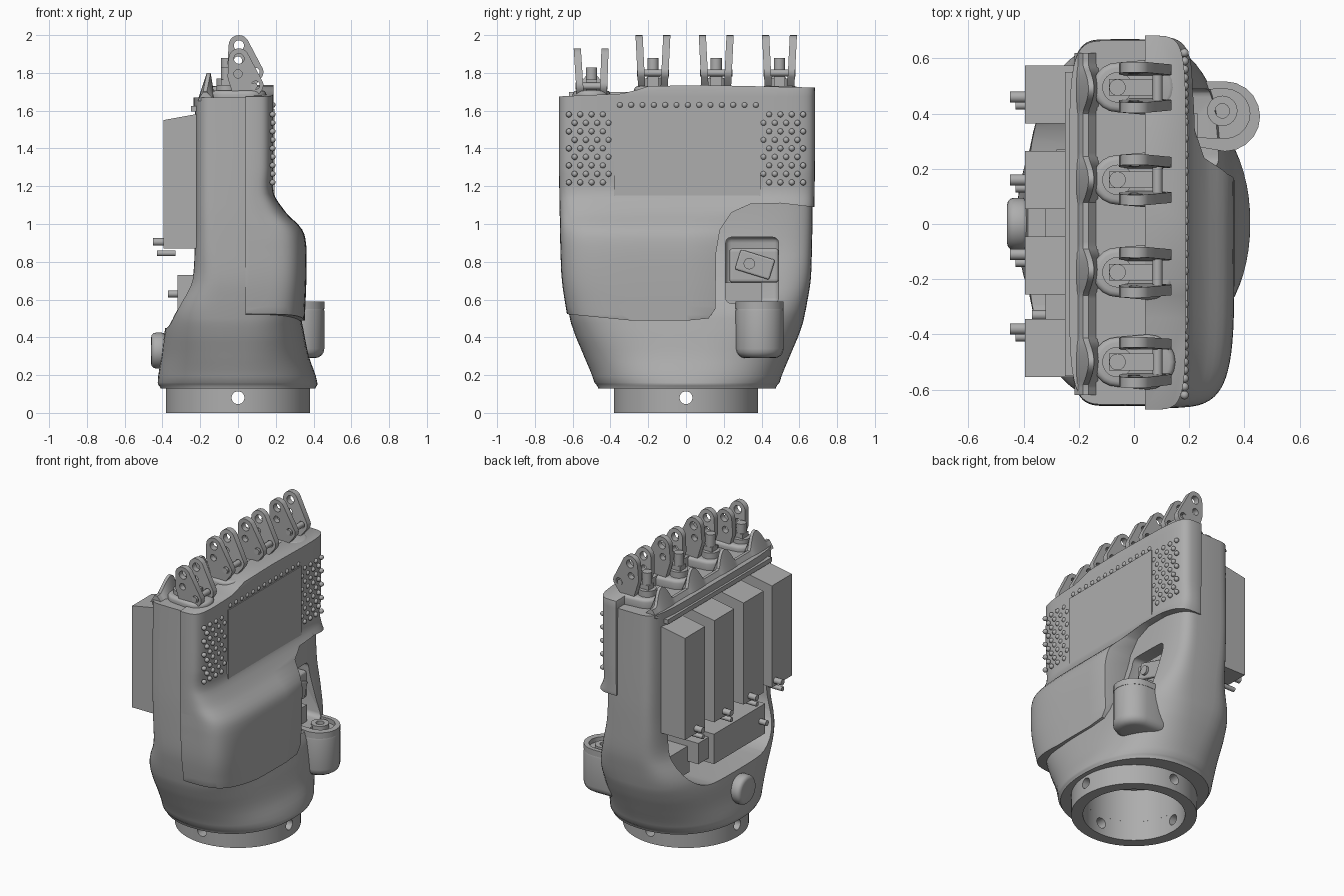
import bpy, bmesh, math
from math import pi, cos, sin
from mathutils import Matrix, Vector

if "Cube" in bpy.data.objects:
    bpy.data.objects.remove(bpy.data.objects["Cube"])

grey = bpy.data.materials.new("matte_grey")
grey.use_nodes = True
grey.diffuse_color = (0.42, 0.42, 0.42, 1)
grey.node_tree.nodes["Principled BSDF"].inputs["Base Color"].default_value = grey.diffuse_color


def finish(name, bm):
    bmesh.ops.recalc_face_normals(bm, faces=bm.faces)
    mesh = bpy.data.meshes.new(name)
    bm.to_mesh(mesh)
    bm.free()
    mesh.materials.append(grey)
    ob = bpy.data.objects.new(name, mesh)
    bpy.context.collection.objects.link(ob)
    return ob


def activate(ob):
    bpy.ops.object.select_all(action="DESELECT")
    ob.select_set(True)
    bpy.context.view_layer.objects.active = ob


def smooth(ob, angle=35):
    activate(ob)
    bpy.ops.object.shade_smooth_by_angle(angle=math.radians(angle))


def apply(ob, kind, **settings):
    activate(ob)
    mod = ob.modifiers.new("mod", kind)
    for key, value in settings.items():
        setattr(mod, key, value)
    bpy.ops.object.modifier_apply(modifier=mod.name)


def boolean(ob, cutter, op="DIFFERENCE"):
    apply(ob, "BOOLEAN", object=cutter, operation=op, solver="EXACT")
    bpy.data.objects.remove(cutter)


def bevel(ob, width, segments=3):
    apply(ob, "BEVEL", width=width, segments=segments, limit_method="ANGLE", angle_limit=0.7)


def box(name, x, y, z, tilt=0):
    bm = bmesh.new()
    size = Matrix.Diagonal((x[1] - x[0], y[1] - y[0], z[1] - z[0], 1))
    bmesh.ops.create_cube(bm, size=1, matrix=Matrix.Rotation(tilt, 4, "X") @ size)
    bmesh.ops.translate(bm, verts=bm.verts, vec=(sum(x) / 2, sum(y) / 2, sum(z) / 2))
    return finish(name, bm)


def rod(name, centre, radius, length, axis="Z", sides=24):
    turn = {"X": Matrix.Rotation(pi / 2, 4, "Y"), "Y": Matrix.Rotation(pi / 2, 4, "X"), "Z": Matrix()}
    bm = bmesh.new()
    bmesh.ops.create_cone(bm, cap_ends=True, segments=sides, radius1=radius, radius2=radius,
                          depth=length, matrix=Matrix.Translation(centre) @ turn[axis])
    return finish(name, bm)


def prism(name, outline, x0, x1):
    """Extrude a (y, z) outline along x."""
    bm = bmesh.new()
    face = bm.faces.new([bm.verts.new((x0, y, z)) for y, z in outline])
    new = bmesh.ops.extrude_face_region(bm, geom=[face])["geom"]
    bmesh.ops.translate(bm, verts=[v for v in new if isinstance(v, bmesh.types.BMVert)], vec=(x1 - x0, 0, 0))
    return finish(name, bm)


def hull(name, circles, axis, lo, hi):
    """Plate shaped as the hull of (u, v, radius) circles, thick along an axis."""
    bm = bmesh.new()
    for u, v, r in circles:
        for i in range(20):
            p, q = u + r * cos(i * pi / 10), v + r * sin(i * pi / 10)
            for t in (lo, hi):
                bm.verts.new((p, t, q) if axis == "Y" else (p, q, t))
    out = bmesh.ops.convex_hull(bm, input=bm.verts)
    bmesh.ops.delete(bm, geom=[g for g in out["geom_interior"] if isinstance(g, bmesh.types.BMVert)], context="VERTS")
    bmesh.ops.dissolve_limit(bm, angle_limit=0.02, verts=bm.verts, edges=bm.edges)
    return finish(name, bm)


def loft(name, keys, steps=4, sides=72):
    """Skin superellipse sections (z, back x, palm x, half y, exponent)."""
    levels = []
    for i in range(len(keys) - 1):
        p = [Vector(keys[min(max(i + k, 0), len(keys) - 1)]) for k in (-1, 0, 1, 2)]
        for s in range(steps):
            t = s / steps
            row = p[1] + 0.5 * t * (p[2] - p[0] + t * (2 * p[0] - 5 * p[1] + 4 * p[2] - p[3]
                                    + t * (3 * (p[1] - p[2]) + p[3] - p[0])))
            row[0] = p[1][0] + t * (p[2][0] - p[1][0])
            levels.append(row)
    levels.append(Vector(keys[-1]))
    bm = bmesh.new()
    rings = []
    for z, x0, x1, h, n in levels:
        ring = []
        for i in range(sides):
            c, s = cos(2 * pi * i / sides), sin(2 * pi * i / sides)
            px = math.copysign(abs(c) ** (2 / n), c) * (x1 - x0) / 2 + (x0 + x1) / 2
            py = math.copysign(abs(s) ** (2 / n), s) * h + 0.005
            ring.append(bm.verts.new((px, py, z)))
        rings.append(ring)
    for a, b in zip(rings, rings[1:]):
        for i in range(sides):
            j = (i + 1) % sides
            bm.faces.new((a[i], a[j], b[j], b[i]))
    bm.faces.new(rings[0])
    bm.faces.new(rings[-1])
    return finish(name, bm)


# Main shell, with back bay, thumb window and hollow wrist
shell = loft("palm_shell", [
    (0.13, -0.41, 0.41, 0.47, 2.2), (0.16, -0.425, 0.42, 0.49, 2.2), (0.30, -0.405, 0.375, 0.545, 2.5),
    (0.45, -0.385, 0.345, 0.605, 3), (0.55, -0.35, 0.32, 0.63, 3.6), (0.70, -0.265, 0.25, 0.655, 4.5),
    (0.88, -0.24, 0.19, 0.662, 5.5), (1.10, -0.235, 0.17, 0.665, 6), (1.67, -0.235, 0.17, 0.66, 6)])
bay = [(0.52, 1.6), (-0.52, 1.6)]
for cy, start in ((-0.24, pi), (0.24, 1.5 * pi)):
    bay += [(cy + 0.28 * cos(start + i * pi / 16), 0.73 + 0.28 * sin(start + i * pi / 16)) for i in range(9)]
boolean(shell, prism("bay_cutter", bay, -0.7, 0.0))
window = box("window_cutter", (0.04, 0.7), (0.21, 0.49), (0.58, 0.93))
bevel(window, 0.03)
boolean(shell, window)
boolean(shell, rod("wrist_cutter", (0, 0, 0.15), 0.31, 0.4, sides=48))
smooth(shell)

# Palm cover, trimmed around the thumb
cover = loft("palm_cover", [
    (0.40, -0.3, 0.352, 0.605, 4), (0.52, -0.28, 0.355, 0.635, 4.5), (0.70, -0.25, 0.362, 0.662, 5),
    (0.88, -0.24, 0.362, 0.67, 5), (0.97, -0.24, 0.34, 0.672, 5), (1.06, -0.24, 0.255, 0.674, 5.5),
    (1.16, -0.24, 0.19, 0.676, 7), (1.3, -0.24, 0.188, 0.678, 8), (1.8, -0.24, 0.188, 0.678, 8)])
trim = [(-0.8, 0.54), (-0.6, 0.52), (-0.3, 0.49), (0.0, 0.488), (0.12, 0.50), (0.155, 0.55), (0.16, 0.85),
        (0.18, 0.97), (0.24, 1.06), (0.34, 1.105), (0.5, 1.11), (0.8, 1.075),
        (0.8, 1.72), (0.1, 1.735), (-0.2, 1.73), (-0.26, 1.71), (-0.34, 1.69), (-0.8, 1.67)]
boolean(cover, prism("cover_trim", trim, 0.04, 0.7), "INTERSECT")
bevel(cover, 0.008, 2)
smooth(cover)
box("palm_screen", (0.18, 0.194), (-0.38, 0.395), (1.14, 1.61))

# Grip bumps beside and above the screen
bm = bmesh.new()
spots = [(0.62 - 0.06 * c - 0.03 * (r % 2), 1.22 + 0.045 * r) for r in range(9) for c in range(4)]
spots = spots + [(-y, z) for y, z in spots] + [(-0.35 + 0.06 * i, 1.63) for i in range(13)]
for y, z in spots:
    bmesh.ops.create_icosphere(bm, subdivisions=2, radius=0.016, matrix=Matrix.Translation((0.183, y, z)))
smooth(finish("grip_bumps", bm), 60)

# Wrist ring with four screw holes
ring = rod("wrist_ring", (0, 0, 0.07), 0.382, 0.14, sides=64)
boolean(ring, rod("bore_cutter", (0, 0, 0.07), 0.31, 0.4, sides=64))
for axis in "XY":
    boolean(ring, rod("screw_cutter", (0, 0, 0.08), 0.034, 1, axis))
smooth(ring)
button = rod("back_button", (-0.42, 0, 0.33), 0.095, 0.08, "X", 32)
bevel(button, 0.025)
smooth(button)

# Thumb mount and joint
mount = hull("thumb_mount", [(0.33, 0.39, 0.127), (0.2, 0.40, 0.115)], "Z", 0.29, 0.59)
bevel(mount, 0.05, 4)
boolean(mount, box("top_cutter", (0, 0.7), (0, 0.8), (0.56, 0.8)))
lip = hull("thumb_mount_lip", [(0.33, 0.39, 0.127), (0.2, 0.40, 0.115)], "Z", 0.55, 0.59)
boolean(lip, hull("lip_cutter", [(0.33, 0.40, 0.09), (0.2, 0.40, 0.085)], "Z", 0.5, 0.7))
hub = rod("thumb_hub", (0.32, 0.41, 0.57), 0.055, 0.04)
boolean(hub, rod("hub_cutter", (0.32, 0.41, 0.6), 0.026, 0.08))
for part in (mount, lip, hub):
    smooth(part)
box("thumb_bracket", (0.08, 0.23), (0.2, 0.4), (0.57, 0.69))
bevel(box("thumb_joint", (0.05, 0.17), (0.23, 0.49), (0.69, 0.87)), 0.015)
hull_arm = box("thumb_arm", (0.17, 0.19), (0.27, 0.46), (0.73, 0.84), -0.3)
bevel(hull_arm, 0.012)
smooth(rod("thumb_screw", (0.19, 0.335, 0.79), 0.03, 0.03, "X"))

# Motors in the back bay
for y, pin in ((0.47, 0.46), (0.16, 0.16), (-0.15, -0.11), (-0.45, -0.38)):
    motor = box("finger_motor", (-0.395, -0.12), (y - 0.105, y + 0.105), (0.87, 1.6))
    for v in motor.data.vertices:
        if v.co.z > 1.5 and v.co.x < -0.2:
            v.co.z -= 0.05
    smooth(rod("motor_pin", (-0.4, pin, 0.905), 0.02, 0.1, "X", 16))
    smooth(rod("motor_lead", (-0.38, pin - 0.03, 0.845), 0.015, 0.1, "X", 16))
box("thumb_motor", (-0.32, -0.02), (-0.38, 0.16), (0.53, 0.73))
box("thumb_motor_flange", (-0.28, -0.02), (0.16, 0.27), (0.56, 0.70))
box("gear_case", (-0.2, 0.02), (0.25, 0.46), (0.48, 0.66))
smooth(rod("thumb_motor_pin", (-0.33, -0.33, 0.63), 0.018, 0.08, "X", 16))
box("motor_rail", (-0.25, -0.2), (-0.55, 0.55), (1.595, 1.625))

# Scalloped rim behind the knuckles
fingers = ((-0.5, -0.07), (-0.175, 0), (0.16, 0), (0.495, 0))
bm = bmesh.new()
rows = []
for i in range(97):
    y = -0.62 + i * 1.24 / 96
    wave = max(0, cos(2 * pi * (y - 0.16) / 0.33))
    peak = 1.70 + 0.10 * wave
    rows.append([bm.verts.new(p) for p in ((-0.215, y, 1.65), (-0.185 + 0.02 * wave, y, peak),
                                           (-0.165 + 0.02 * wave, y, peak), (-0.12, y, 1.65))])
for a, b in zip(rows, rows[1:]):
    for k in range(4):
        bm.faces.new((a[k], a[(k + 1) % 4], b[(k + 1) % 4], b[k]))
bm.faces.new(rows[0])
bm.faces.new(rows[-1])
smooth(finish("scalloped_rim", bm))

# Knuckles: base, centre post and a pair of drilled links
for y, drop in fingers:
    base = hull("knuckle_base", [(0.05, y, 0.1), (-0.06, y, 0.09)], "Z", 1.64, 1.73 + drop / 3)
    bevel(base, 0.02)
    smooth(base)
    post = box("knuckle_post", (-0.09, 0.07), (y - 0.03, y + 0.03), (1.68, 1.80 + drop / 2))
    boolean(post, rod("post_cutter", (-0.06, y, 1.76 + drop / 2), 0.015, 0.3, "Y"))
    smooth(rod("knuckle_pin", (-0.06, y, 1.78 + drop / 2), 0.03, 0.2 + drop / 2))
    smooth(rod("knuckle_collar", (-0.06, y, 1.74 + drop / 2), 0.055, 0.06))
    for side in (-1, 1):
        mid = y + side * 0.066
        link = hull("finger_link", [(0.005, 1.945, 0.055), (0.088, 1.805, 0.047), (-0.01, 1.85, 0.045),
                                    (0.03, 1.73, 0.045)], "Y", mid - 0.019, mid + 0.019)
        for u, w, r in ((0.005, 1.945, 0.027), (0.093, 1.805, 0.022), (0.0, 1.865, 0.022)):
            boolean(link, rod("link_cutter", (u, mid, w), r, 0.2, "Y"))
        for v in link.data.vertices:
            v.co.y += (side * 0.05 + drop * 0.2) * (v.co.z - 1.85)
            v.co.z += drop
        smooth(link)
    smooth(rod("knuckle_axle", (0.085, y, 1.80 + drop), 0.018, 0.17, "Y", 16))
